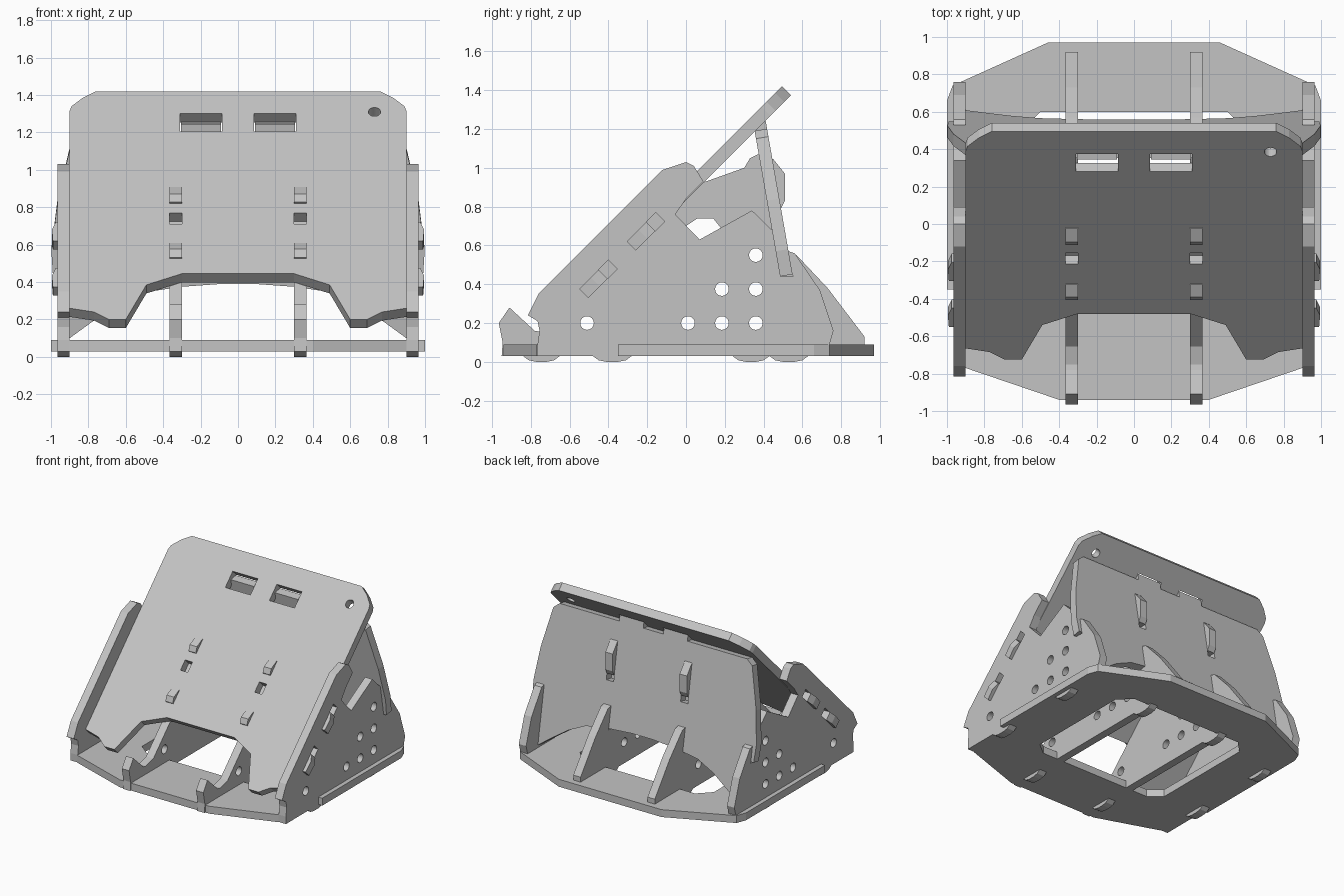
import bpy, bmesh, math
from mathutils import Matrix, Vector

if "Cube" in bpy.data.objects:
    bpy.data.objects.remove(bpy.data.objects["Cube"])

grey = bpy.data.materials.new("sheet_grey")
grey.diffuse_color = (0.55, 0.55, 0.55, 1)
grey.use_nodes = True
grey.node_tree.nodes["Principled BSDF"].inputs["Base Color"].default_value = grey.diffuse_color
T = 0.065  # sheet thickness


def frame(u, v, n, o):
    return Matrix((u, v, n)).transposed().to_4x4() if o is None else \
        Matrix.Translation(o) @ Matrix((u, v, n)).transposed().to_4x4()


def sheet(name, loops, mat, t=T):
    """Flat sheet cut to the first loop, with the other loops as holes."""
    cu = bpy.data.curves.new(name, 'CURVE')
    cu.dimensions = '2D'
    cu.fill_mode = 'BOTH'
    cu.extrude = t / 2
    for pts in loops:
        sp = cu.splines.new('POLY')
        sp.points.add(len(pts) - 1)
        for p, (a, b) in zip(sp.points, pts):
            p.co = (a, b, 0, 1)
        sp.use_cyclic_u = True
    tmp = bpy.data.objects.new(name + "_curve", cu)
    bpy.context.collection.objects.link(tmp)
    deps = bpy.context.evaluated_depsgraph_get()
    me = bpy.data.meshes.new_from_object(tmp.evaluated_get(deps))
    bpy.data.objects.remove(tmp)
    bpy.data.curves.remove(cu)
    bm = bmesh.new()
    bm.from_mesh(me)
    bm.transform(mat)
    bmesh.ops.remove_doubles(bm, verts=bm.verts, dist=0.0002)
    bmesh.ops.recalc_face_normals(bm, faces=bm.faces)
    for f in bm.faces:
        f.smooth = False
        f.material_index = 0
    bm.to_mesh(me)
    bm.free()
    me.name = name
    me.materials.clear()
    me.materials.append(grey)
    ob = bpy.data.objects.new(name, me)
    bpy.context.collection.objects.link(ob)
    return ob


def both(half):
    return half + [(-x, y) for x, y in reversed(half)]


def rect(x0, x1, y0, y1):
    return [(x0, y0), (x1, y0), (x1, y1), (x0, y1)]


def circle(cx, cy, rx, ry, n=24):
    return [(cx + rx * math.cos(2 * math.pi * i / n),
             cy + ry * math.sin(2 * math.pi * i / n)) for i in range(n)]


def slope(y, h):
    """Side-view point on the tilted plate: h above its front face."""
    return (y - 0.7071 * h, y + 0.925 + 0.7071 * h)


def foot(a, b):
    """Rounded foot below the base, listed from back to front."""
    return [(b, 0.03), (b - 0.03, 0.008), (b - 0.07, 0),
            (a + 0.07, 0), (a + 0.03, 0.008), (a, 0.03)]


def slope_tab(a, b):
    return [slope(a, -T), slope(a, 0.01), slope(a + 0.03, 0.03),
            slope(b, 0.005), slope(b, -T)]


# Base plate
outline = both([(0.4, -0.94), (0.9, -0.77), (0.9, -0.35), (1.0, -0.35),
                (1.0, 0.66), (0.97, 0.74), (0.46, 0.97)])
opening = both([(0.5, -0.45), (0.6, -0.37), (0.6, 0.5), (0.5, 0.6)])
sheet("base_plate", [outline, opening],
      Matrix.Translation((0, 0, 0.06)), 0.06)

# Tilted front plate with side tabs, slots and a cable hole
n = Vector((0, -0.7071, 0.7071))
tilted = frame((1, 0, 0), (0, 1, 1), n, Vector((0, 0, 0.925)) - n * T / 2)
half = [(0.76, 0.495), (0.83, 0.46), (0.89, 0.415), (0.9, 0.39)]
for top in (-0.205, -0.45):
    half += [(0.9, top), (0.975, top), (0.995, top - 0.04),
             (0.99, top - 0.1), (0.9, top - 0.1)]
half += [(0.9, -0.665), (0.77, -0.685), (0.69, -0.725), (0.6, -0.725),
         (0.49, -0.54), (0.3, -0.48)]
holes = [circle(0.73, 0.385, 0.033, 0.0235)]
for s in (1, -1):
    holes.append(rect(s * 0.085, s * 0.31, 0.28, 0.375))
    holes.append(rect(s * 0.3, s * 0.365, -0.215, -0.155))
sheet("front_plate", [both(half)] + holes, tilted)

# Leaning back plate
lean = 0.175
n = Vector((0, 1, lean)).normalized()
leaning = frame((1, 0, 0), (0, -lean, 1), n,
                Vector((0, 0.562, 0)) + n * T / 2)
half = [(0.09, 1.19), (0.09, 1.245), (0.305, 1.245), (0.305, 1.19),
        (0.84, 1.19), (0.89, 1.15), (0.965, 0.83), (0.998, 0.57),
        (0.99, 0.44), (0.9, 0.44), (0.9, 0.1), (0.79, 0.18), (0.65, 0.275),
        (0.5, 0.345), (0.3, 0.375), (0.09, 0.39)]
sheet("back_plate", [both(half)] +
      [rect(s * 0.3, s * 0.365, 0.73, 1.04) for s in (1, -1)], leaning)

# Upright panels, drawn in the side view and placed at x
vents = [circle(y, z, 0.035, 0.035) for y, z in
         ((-0.51, 0.2), (0.01, 0.2), (0.185, 0.2), (0.36, 0.2),
          (0.185, 0.375), (0.36, 0.375), (0.36, 0.55))]

side = [(-0.765, 0.03), (-0.765, 0.09), (-0.755, 0.16), (-0.765, 0.21),
        (-0.815, 0.24), (-0.76, 0.35), (-0.12, 0.99), (0, 1.03), (0.04, 1.01),
        (0.09, 0.93), (0.0, 0.84), (-0.055, 0.76), (0.07, 0.63), (0.34, 0.78),
        (0.443, 0.68), (0.485, 0.44), (0.551, 0.44), (0.528, 0.57),
        (0.56, 0.56), (0.69, 0.37), (0.76, 0.16), (0.74, 0.09), (0.74, 0.03)]
side += foot(0.24, 0.43) + foot(-0.48, -0.28)
tab_slots = [[slope(a, 0), slope(a + 0.15, 0),
              slope(a + 0.15, -T), slope(a, -T)] for a in (-0.55, -0.305)]

inner = [(-0.95, 0.03), (-0.945, 0.1), (-0.965, 0.2), (-0.91, 0.28),
         (-0.78, 0.16), (-0.75, 0.155), slope(-0.70, -T)]
inner += slope_tab(-0.40, -0.32) + slope_tab(-0.105, -0.02)
inner += [(0.09, 0.925), (0.3, 1.0), (0.33, 1.05), (0.37, 1.07), (0.45, 1.045),
          (0.51, 0.97), (0.51, 0.83), (0.49, 0.79), (0.425, 0.79),
          (0.497, 0.375), (0.563, 0.375), (0.53, 0.56), (0.57, 0.55),
          (0.73, 0.38), (0.92, 0.13), (0.92, 0.03)]
inner += foot(0.43, 0.63) + foot(-0.84, -0.65)
window = [(0, 0.7), (0.06, 0.74), (0.14, 0.74), (0.18, 0.69),
          (0.14, 0.62), (0.04, 0.62)]

for s, word in ((1, "right"), (-1, "left")):
    for name, x, loops in (("side_panel", 0.9325, [side] + vents + tab_slots),
                           ("inner_rib", 0.3325, [inner] + vents + [window])):
        sheet(word + "_" + name, loops,
              frame((0, 1, 0), (0, 0, 1), (1, 0, 0), (s * x, 0, 0)))
